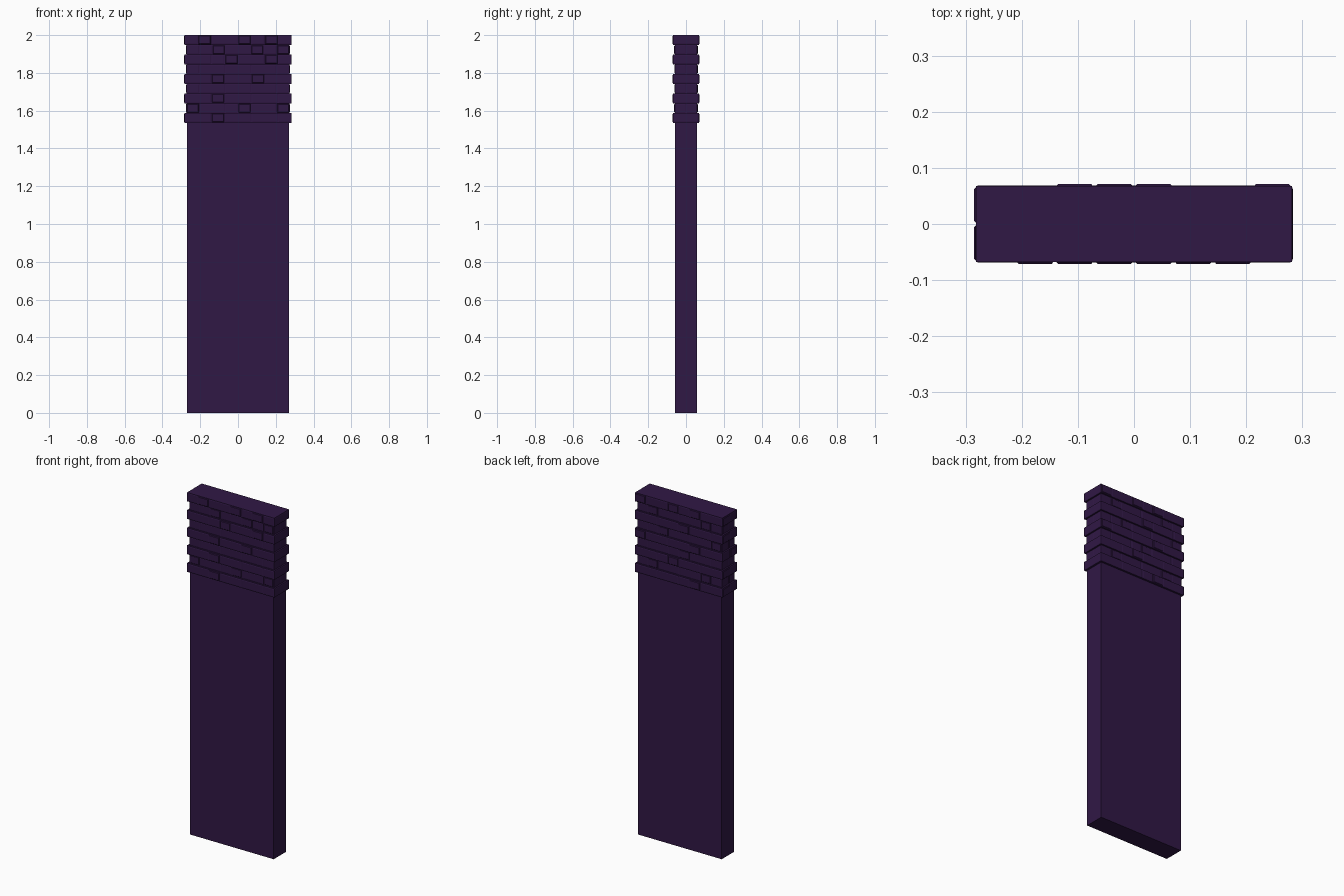
import bpy, bmesh, random
from mathutils import Vector

if "Cube" in bpy.data.objects:
    bpy.data.objects.remove(bpy.data.objects["Cube"])

random.seed(4)
mat = bpy.data.materials.new("dark_purple_stone")
mat.diffuse_color = (0.03, 0.009, 0.06, 1)
mat.use_nodes = True
mat.node_tree.nodes["Principled BSDF"].inputs["Base Color"].default_value = mat.diffuse_color


def finish(bm, name):
    bmesh.ops.recalc_face_normals(bm, faces=bm.faces[:])
    me = bpy.data.meshes.new(name)
    bm.to_mesh(me)
    bm.free()
    me.materials.append(mat)
    ob = bpy.data.objects.new(name, me)
    bpy.context.collection.objects.link(ob)
    return ob


def add_box(bm, hx, hy, z0, z1):
    vs = bmesh.ops.create_cube(bm, size=1)["verts"]
    for v in vs:
        v.co = (v.co.x * 2 * hx, v.co.y * 2 * hy, (z0 + z1) / 2 + v.co.z * (z1 - z0))


def add_brick(bm, side, half, a, b, z0, z1, out):
    """Chamfered brick face standing out from one wall between a and b."""
    gap, cham = 0.003, 0.003

    def place(u, d, z):
        d += half
        return Vector({"front": (u, -d, z), "back": (-u, d, z),
                       "right": (d, u, z), "left": (-d, -u, z)}[side])

    rings = []
    for inset, d in ((gap, 0), (gap + cham, out)):
        l, r, lo, hi = a + inset, b - inset, z0 + inset, z1 - inset
        rings.append([bm.verts.new(place(u, d, z))
                      for u, z in ((l, lo), (r, lo), (r, hi), (l, hi))])
    base, face = rings
    bm.faces.new(base[::-1])
    bm.faces.new(face)
    for i in range(4):
        j = (i + 1) % 4
        bm.faces.new((base[i], base[j], face[j], face[i]))


# plain shaft
HX, HY, Z0, Z1, COURSES = 0.271, 0.057, 1.536, 2.0, 9
bm = bmesh.new()
add_box(bm, HX, HY, 0, Z0)
finish(bm, "pillar_shaft")

# raised single bricks on the front, by course from the bottom (8 cells wide)
raised_front = [{2}, {0, 4, 7}, {2}, set(), {2, 5}, set(), {3, 6}, {2, 5, 7}, {1, 4, 6}]
raised_back = [{5}, {1, 6}, {3}, {4}, {0, 5}, {2, 7}, {4}, {1, 6}, {0, 3, 5}]


def lay_wall(bm, side, half, length, cells, raised, z0, z1, shift):
    """Running bond of two-cell bricks, broken by raised one-cell bricks."""
    w = length / cells
    i = 0
    while i < cells:
        pair = i + 1 < cells and i not in raised and i + 1 not in raised
        if pair and i == 0 and shift:
            pair = False
        n = 2 if pair else 1
        out = 0.0035 if i in raised else 0.001
        add_brick(bm, side, half, -length / 2 + i * w, -length / 2 + (i + n) * w, z0, z1, out)
        i += n


# alternating projecting and recessed brick courses
h = (Z1 - Z0) / COURSES
for k in range(COURSES):
    step = 0.011 if k % 2 == 0 else 0.002
    hx, hy = HX + step, HY + step
    z0, z1 = Z0 + k * h, Z0 + (k + 1) * h
    bm = bmesh.new()
    add_box(bm, hx, hy, z0, z1)
    shift = k % 2
    lay_wall(bm, "front", hy, 2 * hx, 8, raised_front[k], z0, z1, shift)
    lay_wall(bm, "back", hy, 2 * hx, 8, raised_back[k], z0, z1, shift)
    lay_wall(bm, "left", hx, 2 * hy, 2, {random.randint(0, 2)}, z0, z1, shift)
    lay_wall(bm, "right", hx, 2 * hy, 2, set(), z0, z1, shift)
    finish(bm, "brick_course_%d" % (k + 1))
